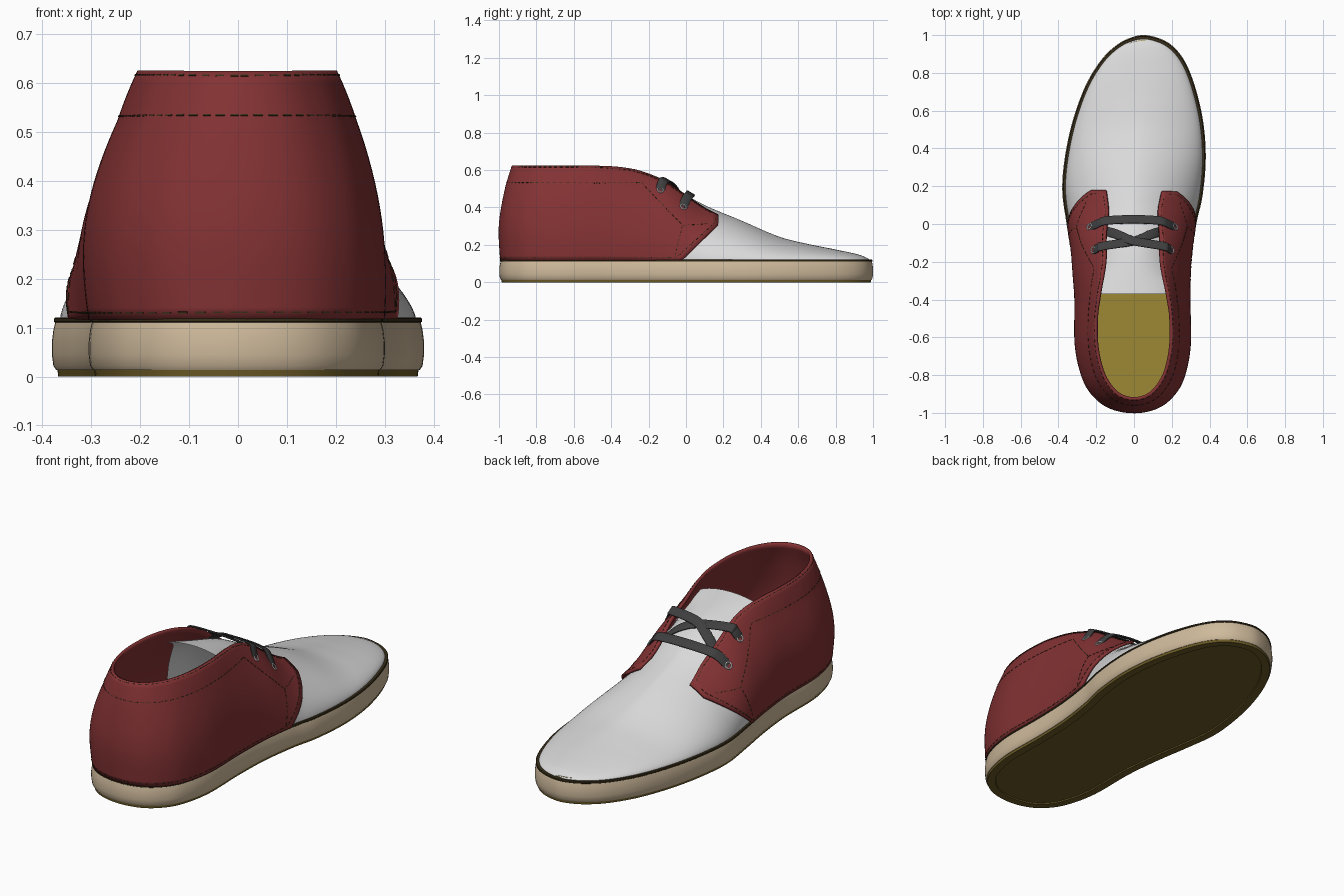
import bpy, math
from mathutils import Vector as V

if "Cube" in bpy.data.objects:
    bpy.data.objects.remove(bpy.data.objects["Cube"])


def mat(name, r, g, b):
    m = bpy.data.materials.new(name)
    m.diffuse_color = (r, g, b, 1)
    m.use_nodes = True
    m.node_tree.nodes["Principled BSDF"].inputs["Base Color"].default_value = m.diffuse_color
    return m


RED = mat("red leather", .23, .032, .034)
WHITE = mat("white leather", .70, .70, .70)
BEIGE = mat("beige rubber", .62, .49, .33)
OLIVE = mat("olive insole", .335, .25, .036)
BROWN = mat("dark olive outsole", .15, .105, .02)
DARK = mat("dark brown trim", .04, .028, .010)
LACE = mat("charcoal lace", .05, .05, .052)
METAL = mat("pale metal", .6, .6, .6)


def make(name, verts, faces, material, angle=40):
    me = bpy.data.meshes.new(name)
    me.from_pydata([tuple(v) for v in verts], [], faces)
    me.materials.append(material)
    ob = bpy.data.objects.new(name, me)
    bpy.context.collection.objects.link(ob)
    bpy.ops.object.select_all(action='DESELECT')
    ob.select_set(True)
    bpy.context.view_layer.objects.active = ob
    bpy.ops.object.shade_smooth_by_angle(angle=math.radians(angle))
    return ob


def grid_faces(nu, nv, closed=False):
    """Quads for a grid stored row by row, nu points in each of nv rows."""
    return [(j * nu + i, j * nu + (i + 1) % nu, (j + 1) * nu + (i + 1) % nu, (j + 1) * nu + i)
            for j in range(nv - 1) for i in range(nu if closed else nu - 1)]


def smooth(t):
    t = min(max(t, 0), 1)
    return t * t * (3 - 2 * t)


def table(pts):
    """Smooth function through (x, value) points."""
    n = len(pts)
    sl = [(pts[min(i + 1, n - 1)][1] - pts[max(i - 1, 0)][1]) /
          (pts[min(i + 1, n - 1)][0] - pts[max(i - 1, 0)][0]) for i in range(n)]

    def f(x):
        x = min(max(x, pts[0][0]), pts[-1][0])
        i = next(k for k in range(n - 1) if x <= pts[k + 1][0])
        (x0, a), (x1, b) = pts[i], pts[i + 1]
        h = x1 - x0
        t = (x - x0) / h
        s = t * t * (3 - 2 * t)
        return a + (b - a) * s + h * (t * (1 - t) ** 2 * sl[i] - t * t * (1 - t) * sl[i + 1])
    return f


def spline(pts, k, closed):
    """Catmull-Rom through points."""
    n, out = len(pts), []
    for i in range(n if closed else n - 1):
        g = (lambda j: pts[j % n]) if closed else (lambda j: pts[min(max(j, 0), n - 1)])
        p0, p1, p2, p3 = (V(g(i + d)) for d in (-1, 0, 1, 2))
        for s in range(k):
            t = s / k
            out.append(.5 * (2 * p1 + (p2 - p0) * t + (2 * p0 - 5 * p1 + 4 * p2 - p3) * t * t
                             + (3 * p1 - p0 - 3 * p2 + p3) * t ** 3))
    return out if closed else out + [V(pts[-1])]


# Sole outline, heel -> right -> toe -> left
right = [(0, -.993), (.115, -.972), (.198, -.915), (.258, -.82), (.293, -.65), (.291, -.4), (.298, -.2),
         (.325, 0), (.358, .15), (.375, .35), (.360, .55), (.314, .74), (.255, .875), (.175, .958), (.07, .994)]
left = [(-.01, .984), (-.09, .943), (-.17, .865), (-.25, .735), (-.317, .555), (-.36, .36), (-.375, .18),
        (-.352, 0), (-.32, -.2), (-.300, -.4), (-.297, -.65), (-.258, -.82), (-.198, -.915), (-.115, -.972)]
K = 8
outline = spline(right + left, K, True)
N = len(outline)
m = (len(right) - 1) * K
half = {1: outline[:m + 1], -1: [outline[0]] + outline[:m - 1:-1]}


def ring(off, z):
    pts = []
    for i, p in enumerate(outline):
        t = (outline[(i + 1) % N] - outline[i - 1]).normalized()
        pts.append((p.x + t.y * off, p.y - t.x * off, z))
    return pts


def stack(name, profile, material):
    verts = [p for off, z in profile for p in ring(off, z)]
    faces = grid_faces(N, len(profile), True)
    faces += [tuple(range(N))[::-1], tuple(range(len(verts) - N, len(verts)))]
    return make(name, verts, faces, material)


# Sole layers
stack("outsole", [(-.050, .006), (-.048, 0), (-.008, 0), (-.006, .016)], BROWN)
stack("midsole", [(-.004, .013), (.002, .022), (.005, .045), (.005, .07), (.002, .095), (-.002, .111)], BEIGE)
stack("welt", [(-.002, .110), (.001, .112), (.001, .118), (-.002, .121)], DARK)
stack("insole", [(-.022, .119), (-.022, .128)], OLIVE)

# Shape of the foot form
Z0 = .118
height = table([(-1, .78), (-.5, .78), (-.37, .73), (-.2, .63), (-.1, .57), (0, .495), (.1, .428), (.3, .335), (.5, .25)])
vamp_h = table([(-.37, .59), (-.2, .55), (-.1, .517), (0, .466), (.1, .412), (.3, .328), (.5, .243),
                (.65, .205), (.8, .175), (.93, .146), (.985, .122)])
edge_z = table([(-1, .619), (-.45, .616), (-.3, .6), (-.2, .57), (-.1, .522), (0, .452), (.1, .385), (.19, .340)])
heel_shift = table([(.1, 0), (.3, -.008), (.5, .025), (.63, .065)])


def power(y):
    """Section roundness: 2 is an ellipse, less is more roof-like."""
    return 2 - .42 * smooth((y + .12) / .25) * (1 - .8 * smooth((y - .4) / .45))


def width(y, side):
    pts, y = half[side], y / .985
    for p, q in zip(pts, pts[1:]):
        if p.y <= y <= q.y:
            return .968 * (p.x + (q.x - p.x) * (y - p.y) / max(q.y - p.y, 1e-9))
    return .968 * (pts[0].x if y < 0 else pts[-1].x)


def centre(y):
    return .066 * smooth(y)


YB, YL = -.978, .958


def y_of(a):
    return YB + YL * (1 - math.cos(a * math.pi / 2))


def a_of(y, side):
    return side * math.acos(min(1, 1 - (y - YB) / YL)) * 2 / math.pi


def surf(a, z):
    """Point on the ankle form; a runs left front -> heel (0) -> right front."""
    side, y = (1 if a >= 0 else -1), y_of(a)
    q = min(max((z - Z0) / (height(y) - Z0), 0), .999)
    bulge = (.025 if side > 0 else .07) * math.sin(math.pi * min(max((z - Z0) / .4, 0), 1)) * smooth(-y / .3)
    c, p = centre(y), power(y)
    x = c + (width(y, side) - c) * (1 - q ** p) ** (1 / p) * (1 + bulge)
    return V((x, y + heel_shift(z) * smooth((-.45 - y) / .5), z))


def normal(a, z):
    e = .01
    return (surf(a + e, z) - surf(a - e, z)).cross(surf(a, z + e) - surf(a, z - e)).normalized()


def on(y, z, side, lift=0):
    a = a_of(y, side)
    return surf(a, z) + normal(a, z) * lift


# Red quarters wrapping round the heel; the left flap reaches a little further
NS, NV, TH = 120, 20, .015
verts = []
for j in range(NV + 1):
    v = j / NV
    for i in range(NS + 1):
        s = 2 * i / NS - 1
        side = 1 if s >= 0 else -1
        back, lean, knee = (0, .19, .8) if side > 0 else (.035, .23, .8)
        y0 = y_of(s) - back * abs(s) ** 3
        lean *= abs(s) ** 3
        verts.append(surf(a_of(y0 + lean * min(v / knee, 1), side), Z0 + (edge_z(y0 + lean) - Z0) * v))
quarters = make("ankle_quarters", verts, grid_faces(NS + 1, NV + 1), RED)
sol = quarters.modifiers.new("thickness", 'SOLIDIFY')
sol.thickness, sol.offset = TH, 1

# White vamp running back into the flat-topped tongue
NT, NR = 48, 70
verts = []
for j in range(NR + 1):
    y = -.37 + 1.348 * math.sin(j / NR * math.pi / 2)
    lo = math.radians(52) * smooth((-.08 - y) / .2)
    e = 2 / power(y)
    flat = e * (1 - .7 * smooth((-.12 - y) / .25))
    for i in range(NT + 1):
        th = lo + (math.pi - 2 * lo) * i / NT
        c, k = centre(y), math.cos(th)
        w = abs(width(y, 1 if k > 0 else -1) - c)
        verts.append((c + w * math.copysign(abs(k) ** e, k), y,
                      Z0 + (vamp_h(y) - Z0) * max(math.sin(th), 0) ** flat))
make("vamp_and_tongue", verts, grid_faces(NT + 1, NR + 1), WHITE, 60).data.flip_normals()


# Dashed stitching laid on the quarters
def stitches(name, path, sides=(1, -1)):
    verts, faces = [], []
    for side in sides:
        samples = []
        for (y0, z0), (y1, z1) in zip(path, path[1:]):
            a0, a1 = a_of(y0, side), a_of(y1, side)
            for k in range(120):
                t = k / 120
                a, z = a0 + (a1 - a0) * t, z0 + (z1 - z0) * t
                samples.append((surf(a, z), a, z))
        total, nxt, start = 0, 0, None
        for (p, a, z), (q, _, _) in zip(samples, samples[1:]):
            if total >= nxt:
                n = normal(a, z)
                if start is None:
                    start, nxt = p, total + .015
                else:
                    w = (p - start).normalized().cross(n) * .0016
                    b = len(verts)
                    for c in (start, p):
                        verts += [c + n * (TH - .002) + w, c + n * (TH - .002) - w,
                                  c + n * (TH + .0015) - w, c + n * (TH + .0015) + w]
                    faces += [(b + i, b + (i + 1) % 4, b + 4 + (i + 1) % 4, b + 4 + i) for i in range(4)]
                    faces += [(b + 3, b + 2, b + 1, b), (b + 4, b + 5, b + 6, b + 7)]
                    start, nxt = None, total + .009
            total += (q - p).length
    make(name, verts, faces, DARK)


stitches("collar_stitching", [(YB, .53), (-.24, .525), (-.02, .30), (-.06, .125)])
stitches("rim_stitching", [(y, edge_z(y) - .009) for y in (YB, -.6, -.45, -.3, -.2, -.1, 0, .1, .15)])
stitches("base_stitching", [(YB, .132), (-.05, .132), (.155, .310), (.155, .335)])
stitches("flap_stitching", [(-.02, .298), (.14, .303)])


# Laces: flat ribbons swept along a smooth path
def lace(name, pts):
    path, verts = spline(pts, 8, False), []
    for i, p in enumerate(path):
        t = (path[min(i + 1, len(path) - 1)] - path[max(i - 1, 0)]).normalized()
        w = V((0, .86, -.5))
        w = (w - t * w.dot(t)).normalized()
        n = t.cross(w)
        verts += [p + w * a * .025 + n * b * .005 for a, b in
                  ((-1, -.4), (-.85, -1), (.85, -1), (1, -.4), (1, .4), (.85, 1), (-.85, 1), (-1, .4))]
    faces = grid_faces(8, len(path), True)
    faces += [tuple(range(8))[::-1], tuple(range(len(verts) - 8, len(verts)))]
    make(name, verts, faces, LACE)


FRONT, REAR = (-.02, .395), (-.14, .485)
lace("front_lace", [on(*FRONT, -1, .010), on(-.01, .430, -1, .023), on(.005, .450, -1, .024), (0, .025, .476),
                    on(.005, .450, 1, .024), on(-.01, .430, 1, .023), on(*FRONT, 1, .010)])
for side, name, lift in ((-1, "left_cross_lace", .0), (1, "right_cross_lace", .012)):
    lace(name, [on(*REAR, side, .010), on(-.135, .512, side, .023), on(-.125, .529, side, .023),
                (0, -.09, .529 + lift), (-side * .09, -.055, .492 + lift * .3), (-side * .155, -.035, .43)])

# Eyelets
for side, tag in ((-1, "left"), (1, "right")):
    for (y, z), row in ((FRONT, "front"), (REAR, "rear")):
        n = normal(a_of(y, side), z)
        bpy.ops.mesh.primitive_torus_add(location=on(y, z, side, TH), major_radius=.016, minor_radius=.004,
                                         major_segments=20, minor_segments=8,
                                         rotation=n.to_track_quat('Z', 'Y').to_euler())
        ob = bpy.context.object
        ob.name = f"{tag}_{row}_eyelet"
        ob.data.materials.append(METAL)
        bpy.ops.object.shade_smooth_by_angle(angle=math.radians(60))
